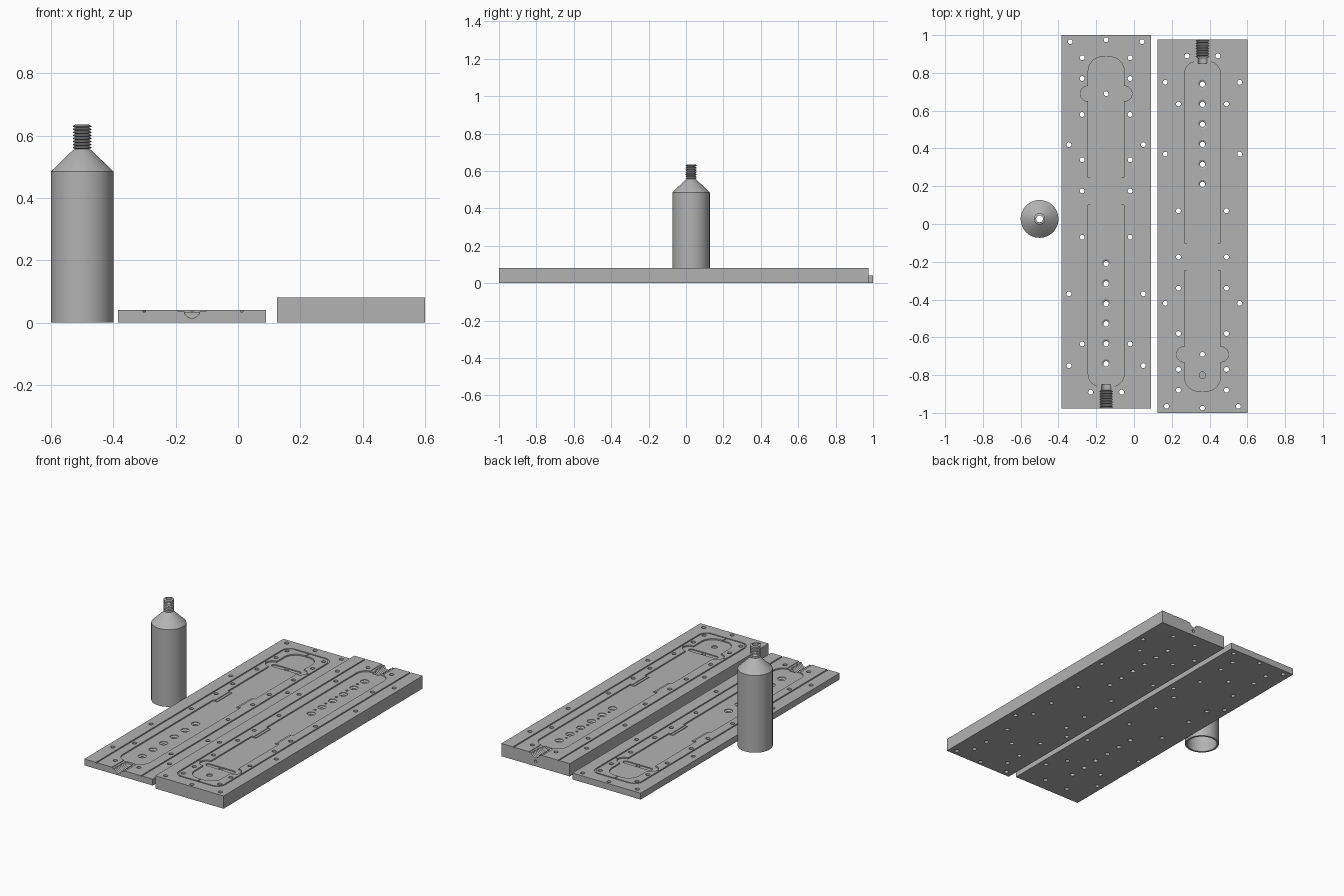
import bpy, bmesh, math
from mathutils import Vector, Matrix

if "Cube" in bpy.data.objects:
    bpy.data.objects.remove(bpy.data.objects["Cube"])

metal = bpy.data.materials.new("machined grey")
metal.diffuse_color = (0.45, 0.45, 0.45, 1)
metal.use_nodes = True
metal.node_tree.nodes["Principled BSDF"].inputs["Base Color"].default_value = metal.diffuse_color


def finish(bm, name):
    bmesh.ops.recalc_face_normals(bm, faces=bm.faces)
    me = bpy.data.meshes.new(name)
    bm.to_mesh(me)
    bm.free()
    me.materials.append(metal)
    ob = bpy.data.objects.new(name, me)
    bpy.context.collection.objects.link(ob)
    return ob


def smooth(ob, angle=35):
    bpy.ops.object.select_all(action='DESELECT')
    ob.select_set(True)
    bpy.context.view_layer.objects.active = ob
    bpy.ops.object.shade_smooth_by_angle(angle=math.radians(angle))


def add_prism(bm, pts, z0, z1):
    low = [bm.verts.new((x, y, z0)) for x, y in pts]
    top = [bm.verts.new((x, y, z1)) for x, y in pts]
    n = len(pts)
    bm.faces.new(low[::-1])
    bm.faces.new(top)
    for i in range(n):
        bm.faces.new((low[i], low[(i + 1) % n], top[(i + 1) % n], top[i]))


def add_lathe(bm, profile, n=48, closed=False):
    """Revolve (radius, z) points about z, capping the ends unless closed."""
    rings = [[bm.verts.new((r * math.cos(2 * math.pi * i / n),
                            r * math.sin(2 * math.pi * i / n), z)) for i in range(n)]
             for r, z in profile]
    pairs = list(zip(rings, rings[1:]))
    if closed:
        pairs.append((rings[-1], rings[0]))
    else:
        bm.faces.new(rings[0][::-1])
        bm.faces.new(rings[-1])
    for a, b in pairs:
        for i in range(n):
            bm.faces.new((a[i], a[(i + 1) % n], b[(i + 1) % n], b[i]))


def rounded(u0, u1, v0, v1, r, seg=8):
    pts = []
    for cx, cy, a0 in ((u1 - r, v1 - r, 0), (u0 + r, v1 - r, 90),
                       (u0 + r, v0 + r, 180), (u1 - r, v0 + r, 270)):
        for i in range(seg + 1):
            a = math.radians(a0 + 90 * i / seg)
            pts.append((cx + r * math.cos(a), cy + r * math.sin(a)))
    return pts


def rect(u0, u1, v0, v1):
    return [(u0, v0), (u1, v0), (u1, v1), (u0, v1)]


def arch(u0, u1, v1, r, bottom=-1.1):
    """Open arch running from the plate end, round the far corners and back."""
    return [(u1, bottom)] + rounded(u0, u1, 0, v1, r)[:18] + [(u0, bottom)]


def thread(r0, r1, a, b, turns):
    step = (b - a) / turns
    pts = []
    for i in range(turns):
        z = a + i * step
        pts += [(r0, z), (r1, z + step * .35), (r1, z + step * .6)]
    return pts + [(r0, b)]


# Through-hole positions, mirrored across the plate's centre line
ROWS = ((.197, (.42, -.37, -.75)),
        (.127, (.88, .77, .58, .34, .175, -.07, -.635)),
        (.19, (.965,)), (.082, (-.89,)))
BOLTS = [(s * u, v) for u, vs in ROWS for v in vs for s in (-1, 1)] + [(0, .975)]
PORTS = [-.21 - .106 * i for i in range(6)]


def mold_plate(name, cx, turn, h, extra):
    bm = bmesh.new()
    add_prism(bm, rect(-.2375, .2375, -.976, 1), 0, h)
    plate = finish(bm, name)
    cutters = []

    def cut(outlines, depth):
        b = bmesh.new()
        for o in outlines:
            add_prism(b, o, h - depth, h + .02)
        cutters.append(finish(b, "cutter"))

    # Cavity in two lengths, joined by a stepped waist
    cut([rounded(-.095, .095, .245, .885, .075), rounded(-.095, .095, -.86, .1, .065)], .008)
    cut([rect(-.095, .095, .245, .36), rect(-.095, .095, -.02, .1)], .008)
    cut([rect(-.082, .082, .1, .245)], .004)
    cut([rect(-.067, .067, .09, .255)], .008)
    # Neck recess
    cut([rect(-.045, .045, -1.1, -.84)], .004)
    # Cross strap recess and its deeper slot
    cut([rounded(-.137, .137, .65, .73, .0399)], .008)
    cut([rounded(-.1, .1, .675, .705, .0149)], .014)
    # Seal groove with its short links
    cut([arch(-.158, .163, .925, .055) + arch(-.15, .155, .917, .047)[::-1]], .005)
    cut([rect(-.003, .003, .88, .921), rect(-.154, -.13, .687, .693),
         rect(.13, .159, .687, .693)], .0045)
    # Threaded half channel
    b = bmesh.new()
    add_lathe(b, thread(.025, .034, -.99, -.88, 8) + [(.025, -.85)], 32)
    b.transform(Matrix.Translation((0, 0, h)) @ Matrix(((1, 0, 0, 0), (0, 0, 1, 0),
                                                       (0, -1, 0, 0), (0, 0, 0, 1))))
    cutters.append(finish(b, "cutter"))
    # Bolt holes and countersunk ports
    b = bmesh.new()
    for u, v in BOLTS + [(0, .69)]:
        start = len(b.verts)
        add_lathe(b, [(.013, -.02), (.013, h + .02)], 16)
        b.verts.ensure_lookup_table()
        bmesh.ops.translate(b, vec=Vector((u, v, 0)), verts=b.verts[start:])
    for v in PORTS:
        start = len(b.verts)
        add_lathe(b, [(.014, -.02), (.014, h - .018), (.024, h - .012), (.024, h + .02)], 24)
        b.verts.ensure_lookup_table()
        bmesh.ops.translate(b, vec=Vector((0, v, 0)), verts=b.verts[start:])
    cutters.append(finish(b, "cutter"))
    # Blind locating hole, small vents and end port on the thick plate
    if extra:
        cut([rounded(-.017, .017, .783, .817, .0169)], .016)
        cut([rounded(.004, .02, v - .06, v - .048, .0059, 4) for v in PORTS[:5]], .014)
        b = bmesh.new()
        add_lathe(b, [(.009, -.05), (.009, .05)], 16)
        b.transform(Matrix.Translation((0, -.976, .03)) @ Matrix.Rotation(math.pi / 2, 4, 'X'))
        cutters.append(finish(b, "cutter"))

    bpy.context.view_layer.objects.active = plate
    for c in cutters:
        m = plate.modifiers.new("cut", 'BOOLEAN')
        m.operation, m.solver, m.object = 'DIFFERENCE', 'EXACT', c
        bpy.ops.object.modifier_apply(modifier=m.name)
        bpy.data.objects.remove(c)
    plate.data.transform(Matrix.Translation((cx, 0, 0)) @ Matrix.Rotation(turn, 4, 'Z'))
    smooth(plate, 30)


mold_plate("thin_mold_plate", -.1475, 0, .04, False)
mold_plate("thick_mold_plate", .3625, math.pi, .08, True)

# Hollow bottle, open at the base, with a threaded neck
bm = bmesh.new()
outer = [(.1, 0), (.1, .485), (.03, .553)] + thread(.022, .03, .557, .635, 8)
inner = [(.018, .635), (.018, .55), (.088, .48), (.088, 0)]
add_lathe(bm, outer + inner, 64, closed=True)
bm.transform(Matrix.Translation((-.5, .027, 0)))
smooth(finish(bm, "threaded_bottle"))
